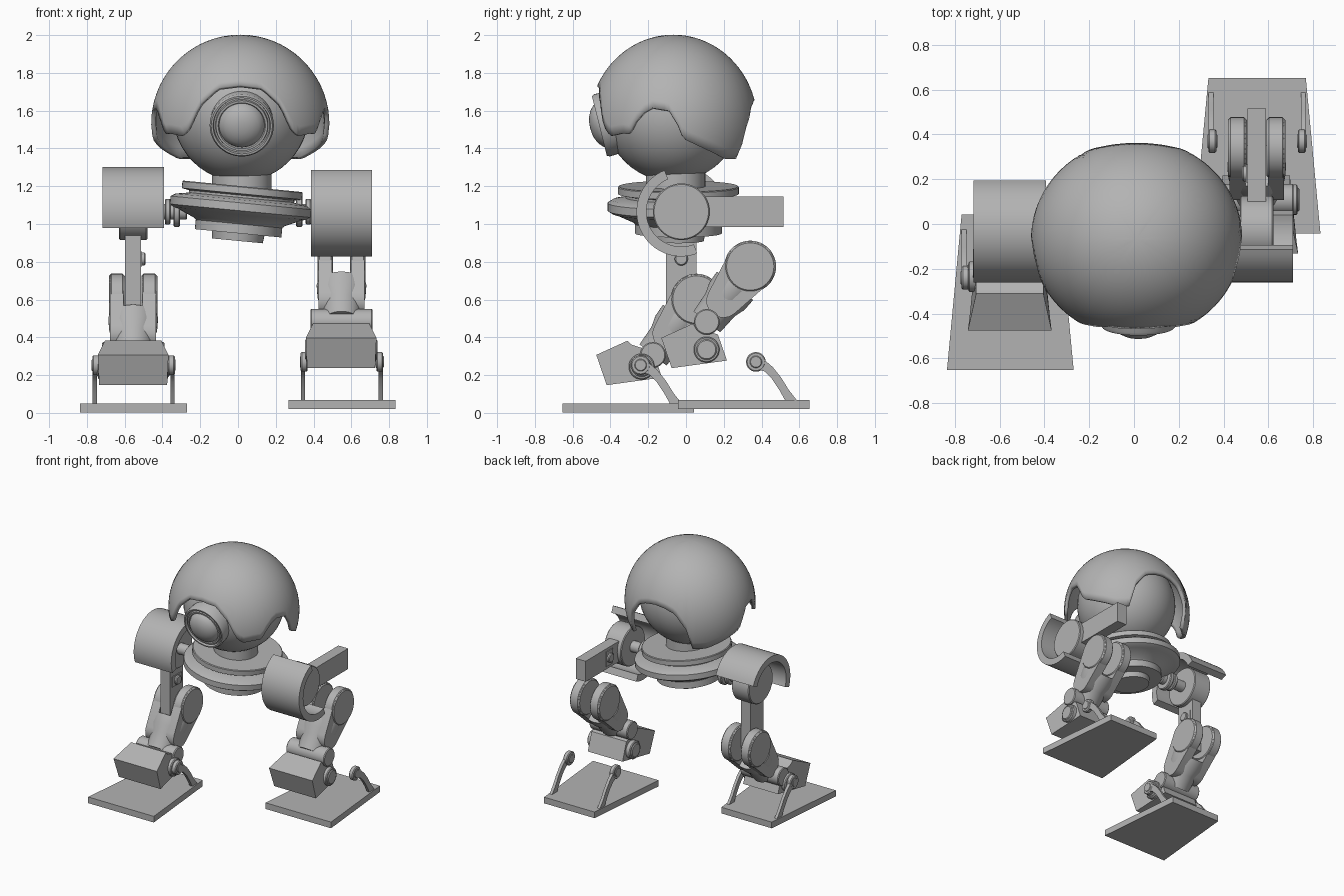
import bpy, bmesh, math
from mathutils import Vector

if "Cube" in bpy.data.objects:
    bpy.data.objects.remove(bpy.data.objects["Cube"])

grey = bpy.data.materials.new("grey metal")
grey.diffuse_color = (0.45, 0.45, 0.45, 1)
grey.use_nodes = True
grey.node_tree.nodes["Principled BSDF"].inputs["Base Color"].default_value = grey.diffuse_color


def finish(name, bm, loc=(0, 0, 0), smooth=True):
    bmesh.ops.remove_doubles(bm, verts=bm.verts, dist=1e-5)
    bmesh.ops.recalc_face_normals(bm, faces=bm.faces)
    me = bpy.data.meshes.new(name)
    bm.to_mesh(me)
    bm.free()
    me.materials.append(grey)
    ob = bpy.data.objects.new(name, me)
    bpy.context.collection.objects.link(ob)
    ob.location = loc
    if smooth:
        bpy.ops.object.select_all(action='DESELECT')
        ob.select_set(True)
        bpy.context.view_layer.objects.active = ob
        bpy.ops.object.shade_smooth_by_angle(angle=math.radians(35))
    return ob


def lathe(name, profile, loc, axis=(0, 0, 1), n=48):
    """Spin (radius, height) points round an axis."""
    bm = bmesh.new()
    q = Vector(axis).to_track_quat('Z', 'Y')
    rings = []
    for r, h in profile:
        rings.append([bm.verts.new(q @ Vector((r * math.cos(t), r * math.sin(t), h)))
                      for t in (2 * math.pi * i / n for i in range(n))] if r > 0
                     else [bm.verts.new(q @ Vector((0, 0, h)))] * n)
    for a, b in zip(rings, rings[1:]):
        for i in range(n):
            j = (i + 1) % n
            vs = list(dict.fromkeys((a[i], a[j], b[j], b[i])))
            if len(vs) > 2:
                bm.faces.new(vs)
    return finish(name, bm, loc)


def cyl(name, loc, r, length, axis=(1, 0, 0), bevel=0.006):
    h = length / 2
    return lathe(name, [(0, -h), (r - bevel, -h), (r, -h + bevel), (r, h - bevel),
                        (r - bevel, h), (0, h)], loc, axis)


def prism(name, pts, half, loc):
    """Extrude a y-z outline along x; half is one half width or one per point."""
    if not isinstance(half, (list, tuple)):
        half = [half] * len(pts)
    bm = bmesh.new()
    a = [bm.verts.new((-w, y, z)) for (y, z), w in zip(pts, half)]
    b = [bm.verts.new((w, y, z)) for (y, z), w in zip(pts, half)]
    bm.faces.new(a)
    bm.faces.new(b)
    for i in range(len(pts)):
        j = (i + 1) % len(pts)
        bm.faces.new((a[i], a[j], b[j], b[i]))
    return finish(name, bm, loc)


def arc(r, a0, a1, n):
    return [(r * math.cos(math.radians(a0 + (a1 - a0) * i / n)),
             r * math.sin(math.radians(a0 + (a1 - a0) * i / n))) for i in range(n + 1)]


# --- head: inner ball, scalloped shell, eye, neck
HEAD = (0.015, -0.07, 1.585)
lathe("head_ball", [(0.36 * math.sin(math.pi * i / 24) if 0 < i < 24 else 0,
                     0.36 * math.cos(math.pi * i / 24)) for i in range(25)], HEAD)

RIM = [(0, .205), (16, .19), (28, .10), (35, -.02), (41, -.065), (53, -.05), (58, -.055),
       (63, .01), (69, .06), (75, .085), (87, .07), (93, -.005), (97, -.08), (112, -.13),
       (131, -.185), (145, -.185), (149, -.03), (160, .09), (170, .12), (180, .13)]


def rim_height(deg):
    deg = abs(deg)
    for (a, za), (b, zb) in zip(RIM, RIM[1:]):
        if deg <= b:
            return za + (zb - za) * (deg - a) / (b - a)
    return RIM[-1][1]


bm = bmesh.new()
N, M, R = 120, 16, 0.472
cols = []
for i in range(N):
    deg = -180 + 360 * i / N
    low = math.acos(rim_height(deg) / R)
    t = math.radians(deg)
    cols.append([bm.verts.new((R * math.sin(p) * math.sin(t),
                               -0.945 * R * math.sin(p) * math.cos(t), R * math.cos(p)))
                 for p in (low * k / M for k in range(1, M + 1))])
top = bm.verts.new((0, 0, R))
for i in range(N):
    a, b = cols[i], cols[(i + 1) % N]
    bm.faces.new((top, a[0], b[0]))
    for k in range(M - 1):
        bm.faces.new((a[k], a[k + 1], b[k + 1], b[k]))
shell = finish("head_shell", bm, (0.012, -0.067, 1.53))
mod = shell.modifiers.new("thickness", 'SOLIDIFY')
mod.thickness = 0.025
mod.offset = -1

tilt = math.radians(14)
lathe("eye", [(0, -.12), (.165, -.12), (.17, -.01), (.162, .004), (.152, .004), (.148, -.015),
              (.14, -.015), (.137, 0), (.125, 0), (.12, -.01), (.112, .01), (.09, .03),
              (.06, .045), (.03, .052), (0, .054)], (0.02, -.455, 1.52),
      (0, -math.cos(tilt), -math.sin(tilt)))
cyl("neck", (0.02, -0.055, 1.22), 0.157, 0.16, (0, 0, 1))

# --- tilted waist discs
roll = math.radians(5.5)
lathe("waist", [(0, .10), (.315, .10), (.32, .095), (.32, .06), (.28, .052), (.28, .04),
                (.35, .028), (.375, .012), (.375, -.03), (.35, -.045), (.33, -.05), (.24, -.09),
                (.23, -.10), (.23, -.15), (.14, -.15), (.135, -.19), (0, -.19)],
      (0.015, -0.04, 1.10), (math.sin(roll), 0, math.cos(roll)), 64)


def hip(side, x, turn):
    """Hip parts modelled with the thigh pointing back, then turned about x."""
    s = 1 if x > 0 else -1
    at = (x, -0.025, 1.065)
    parts = [
        prism(side + "_hip_cover", arc(.237, 112, 291, 28) + arc(.185, 291, 112, 28), .162, at),
        cyl(side + "_hip_hub", at, .15, .15),
        prism(side + "_thigh_bar", [(0, -.08), (.54, -.08), (.54, .08), (0, .08)], .042, at),
        prism(side + "_bar_plate", [(.21, -.058), (.29, -.058), (.29, .058), (.21, .058)],
              .004, (x - s * .044, -0.025, 1.065)),
    ]
    for p in parts:
        p.rotation_euler.x = turn
    v = Vector((0, .25 * math.cos(turn), .25 * math.sin(turn)))
    cyl(side + "_bar_bolt", Vector(at) + v + Vector((-s * .05, 0, 0)), .035, .03)
    cyl(side + "_hip_axle", (s * .39, -.025, 1.065), .042, .24)
    cyl(side + "_hip_flange", (s * .372, -.025, 1.065), .068, .03)
    cyl(side + "_hip_collar", (s * .325, -.025, 1.065), .08, .035)


def shin(side, x, ky, kz):
    """Forked knee, tapered shin and ankle roller."""
    d = Vector((0, -.23, -.293))
    deg = math.degrees(math.atan2(d.z, d.y))
    for k, off in (("inner", -.086), ("outer", .086)):
        cyl(f"{side}_knee_{k}_disc", (x + off, ky, kz), .137, .084, bevel=.012)
        mid = d * 0.62
        tail = [(mid.y + py, mid.z + pz) for py, pz in arc(.09, deg - 80, deg + 80, 8)]
        body = arc(.132, deg + 80, deg + 280, 20)
        prism(f"{side}_knee_{k}_fork", tail + body, .036, (x + off, ky, kz))
    length = d.length
    s = lathe(side + "_shin", [(0, .13), (.122, .13), (.118, .2), (.098, .26), (.09, length),
                               (0, length)], (x, ky, kz), d)
    s.scale.x = 1.08
    cyl(side + "_ankle_roller", (x, ky + d.y, kz + d.z), .068, .33)


def toe(side, x, dy, dz):
    """Wedge-shaped toe block with its pivot."""
    prism(side + "_toe_block",
          [(-.475, .307), (-.31, .382), (-.29, .362), (-.175, .325), (-.127, .187), (-.42, .147)],
          [.187, .15, .15, .15, .15, .18], (x, dy, dz))
    cyl(side + "_toe_pivot", (x, dy - .235, dz + .245), .068, .37)
    cyl(side + "_pivot_cap", (x, dy - .235, dz + .245), .054, .385)


def foot(side, x, dy, dz):
    """Tapered sole with two curved uprights."""
    prism(side + "_sole", [(-.653, 0), (.043, 0), (.043, .048), (-.653, .048)],
          [.283, .2175, .2175, .283], (x, dy, dz))
    for k, s in (("inner", -1), ("outer", 1)):
        prism(f"{side}_{k}_upright",
              [(-.20, .265), (-.15, .222), (-.105, .165), (-.065, .10), (-.022, .046),
               (-.085, .046), (-.115, .10), (-.155, .16), (-.195, .20), (-.24, .215)],
              .011, (x + s * .206, dy, dz))
        cyl(f"{side}_{k}_upright_ring", (x + s * .2, dy - .24, dz + .25), .052, .036)
        cyl(f"{side}_{k}_upright_pin", (x + s * .2, dy - .24, dz + .25), .034, .044)


# --- left leg stands forward, right leg is lifted back
hip("left", -.555, -math.pi / 2)
shin("left", -.555, .055, .60)
toe("left", -.555, 0, 0)
foot("left", -.5525, 0, 0.003)
hip("right", .548, 0)
shin("right", .548, .34, .775)
toe("right", .546, .344, .09)
foot("right", .55, .61, .02)
